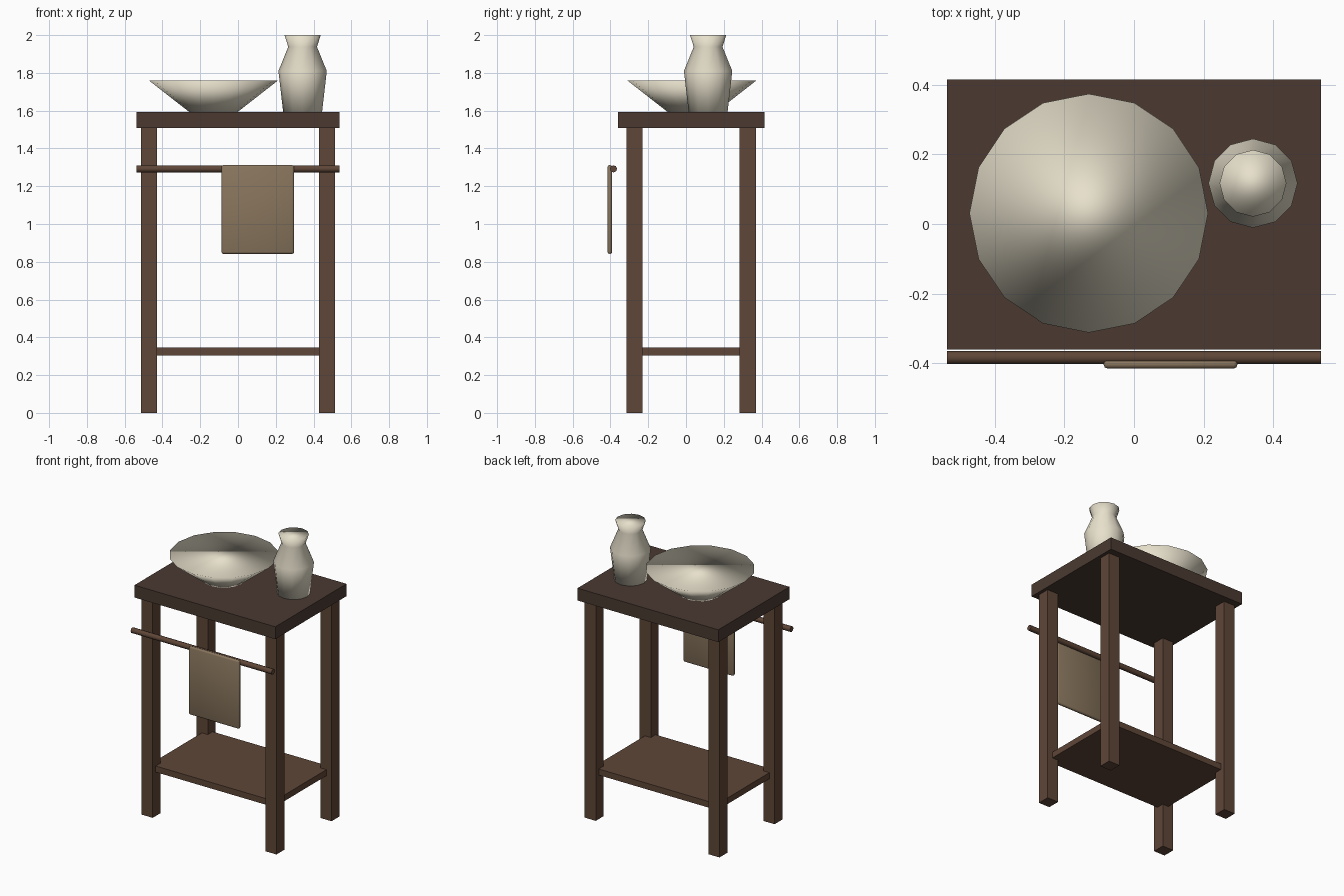
import bpy, bmesh, math

if "Cube" in bpy.data.objects:
    bpy.data.objects.remove(bpy.data.objects["Cube"])


def material(name, rgb):
    m = bpy.data.materials.new(name)
    m.diffuse_color = (*rgb, 1)
    m.use_nodes = True
    m.node_tree.nodes["Principled BSDF"].inputs["Base Color"].default_value = m.diffuse_color
    return m


DARK = material("dark_wood", (0.069, 0.042, 0.031))
WOOD = material("wood", (0.112, 0.061, 0.038))
CLOTH = material("cloth", (0.25, 0.18, 0.11))
CERAMIC = material("ceramic", (0.80, 0.745, 0.60))


def finish(name, bm, mat, smooth=False):
    bmesh.ops.recalc_face_normals(bm, faces=bm.faces)
    for f in bm.faces:
        f.smooth = smooth
    me = bpy.data.meshes.new(name)
    bm.to_mesh(me)
    bm.free()
    ob = bpy.data.objects.new(name, me)
    me.materials.append(mat)
    bpy.context.collection.objects.link(ob)
    return ob


def box(name, lo, hi, mat, bevel=0):
    bm = bmesh.new()
    bmesh.ops.create_cube(bm, size=1)
    for v in bm.verts:
        v.co = [lo[i] + (v.co[i] + 0.5) * (hi[i] - lo[i]) for i in range(3)]
    if bevel:
        bmesh.ops.bevel(bm, geom=bm.edges[:], offset=bevel, segments=2,
                        profile=0.5, affect='EDGES')
    return finish(name, bm, mat, bevel > 0)


def lathe(name, profile, sides, location, mat):
    """Closed solid of revolution about z from (radius, height) pairs."""
    bm = bmesh.new()
    rings = []
    for r, z in profile:
        rings.append([bm.verts.new((r * math.cos(math.tau * i / sides),
                                    r * math.sin(math.tau * i / sides), z))
                      for i in range(sides)])
    for a, b in zip(rings, rings[1:]):
        for i in range(sides):
            j = (i + 1) % sides
            bm.faces.new((a[i], a[j], b[j], b[i]))
    bm.faces.new(rings[0])
    bm.faces.new(rings[-1])
    ob = finish(name, bm, mat, True)
    ob.location = location
    return ob


CY = 0.027      # depth centre of the stand
TOP = 1.593     # height of the table surface

# Stand: top board, lower shelf, four legs
box("table_top", (-0.537, CY - 0.388, 1.508), (0.537, CY + 0.388, TOP), DARK)
box("lower_shelf", (-0.475, CY - 0.31, 0.303), (0.475, CY + 0.31, 0.345), WOOD)
for sx, side in ((-1, "left"), (1, "right")):
    for sy, end in ((-1, "front"), (1, "back")):
        x, y = sx * 0.472, CY + sy * 0.3
        box(f"{end}_{side}_leg", (x - 0.0425, y - 0.0425, 0),
            (x + 0.0425, y + 0.0425, 1.51), WOOD)

# Towel rail across the front
rail = lathe("towel_rail", [(0.019, -0.537), (0.019, 0.537)], 8,
             (0, -0.384, 1.292), WOOD)
rail.rotation_euler = (0, math.pi / 2, 0)
for f in rail.data.polygons:
    f.use_smooth = len(f.vertices) == 4

# Towel with softened edges
box("towel", (-0.087, -0.415, 0.842), (0.297, -0.391, 1.312), CLOTH, 0.01)

# Basin and jug
lathe("basin", [(0.128, 0), (0.343, 0.168)], 16, (-0.13, 0.031, TOP), CERAMIC)
lathe("jug", [(0.103, 0), (0.128, 0.217), (0.076, 0.345), (0.096, 0.407)], 12,
      (0.342, 0.117, TOP), CERAMIC)
